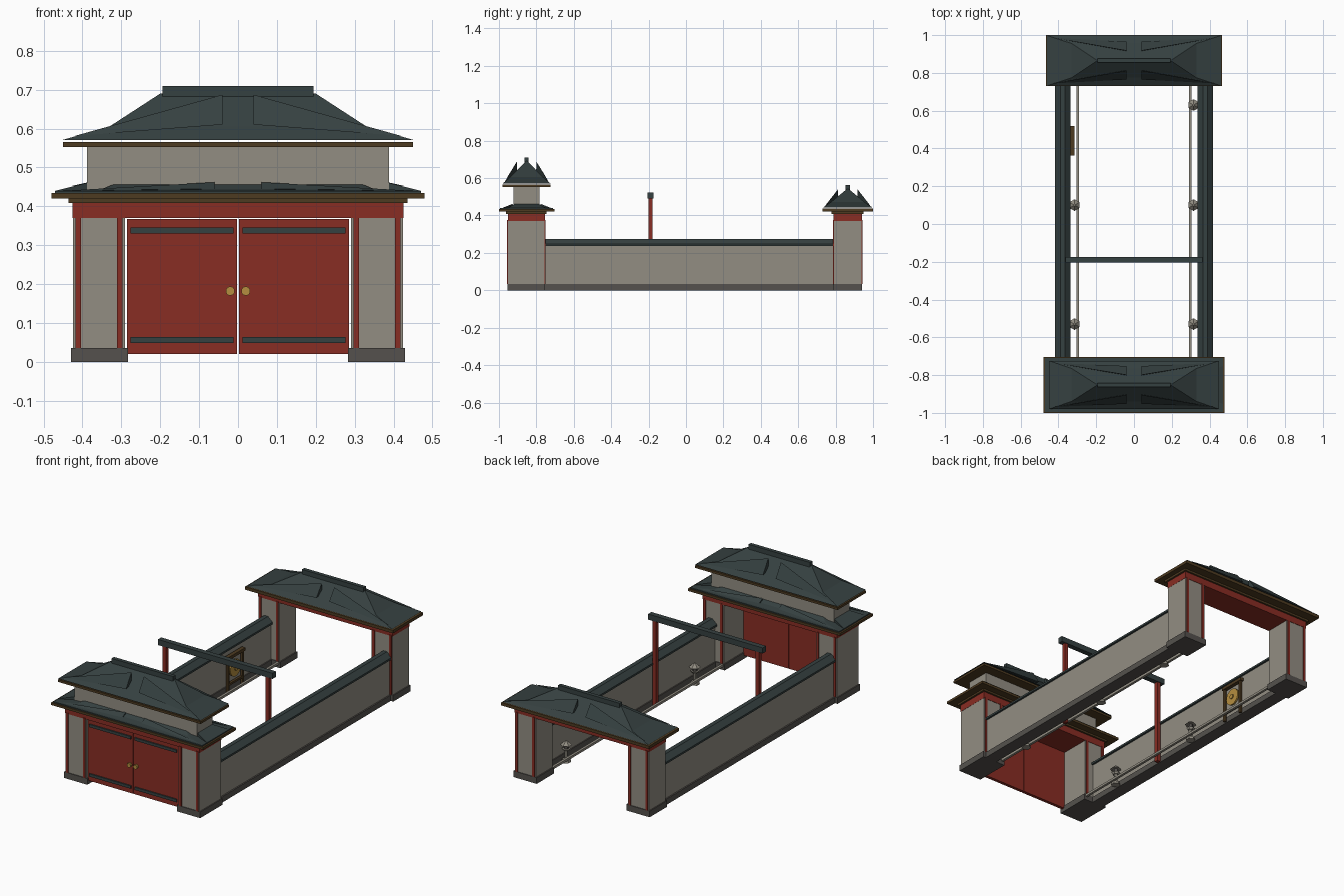
import bpy, bmesh
from math import pi
from mathutils import Matrix, Vector

cube = bpy.data.objects.get("Cube")
if cube:
    bpy.data.objects.remove(cube, do_unlink=True)


def material(name, rgb):
    m = bpy.data.materials.new(name)
    m.use_nodes = True
    m.diffuse_color = (*rgb, 1)
    m.node_tree.nodes["Principled BSDF"].inputs["Base Color"].default_value = (*rgb, 1)
    return m


TILE = material("slate tile", (0.036, 0.052, 0.052))
RED = material("red lacquer", (0.25, 0.026, 0.017))
STONE = material("pale stone", (0.29, 0.27, 0.225))
BASE = material("dark stone", (0.09, 0.083, 0.075))
WOOD = material("brown timber", (0.075, 0.043, 0.015))
GOLD = material("gold", (0.46, 0.27, 0.05))


def finish(bm, name, mat):
    bmesh.ops.recalc_face_normals(bm, faces=bm.faces)
    mesh = bpy.data.meshes.new(name)
    bm.to_mesh(mesh)
    bm.free()
    mesh.materials.append(mat)
    ob = bpy.data.objects.new(name, mesh)
    bpy.context.collection.objects.link(ob)
    return ob


def box(name, mat, x, y, z):
    """Box from (low, high) pairs."""
    bm = bmesh.new()
    spans = (x, y, z)
    size = [abs(b - a) for a, b in spans]
    mid = Vector([(a + b) / 2 for a, b in spans])
    bmesh.ops.create_cube(bm, size=1, matrix=Matrix.Translation(mid) @ Matrix.Diagonal((*size, 1)))
    return finish(bm, name, mat)


def pair(name, mat, x, y, z):
    for side, s in (("left", 1), ("right", -1)):
        box(f"{side}_{name}", mat, (s * x[0], s * x[1]), y, z)


def slab(name, mat, hx, cy, hy, z):
    box(name, mat, (-hx, hx), (cy - hy, cy + hy), z)


def hull(name, mat, points):
    bm = bmesh.new()
    for p in points:
        bm.verts.new(p)
    bmesh.ops.convex_hull(bm, input=bm.verts)
    return finish(bm, name, mat)


def cone(name, mat, center, r1, r2, depth, sides=6, axis="Z"):
    bm = bmesh.new()
    turn = {"Z": Matrix(), "X": Matrix.Rotation(pi / 2, 4, "Y"), "Y": Matrix.Rotation(pi / 2, 4, "X")}[axis]
    bmesh.ops.create_cone(bm, cap_ends=True, segments=sides, radius1=r1, radius2=r2,
                          depth=depth, matrix=Matrix.Translation(center) @ turn)
    return finish(bm, name, mat)


def stacked_rings(name, mat, cy, rings):
    """Closed solid through rectangles given as (half x, half y, z)."""
    bm = bmesh.new()
    loops = [[bm.verts.new((sx * hx, cy + sy * hy, z)) for sx, sy in ((-1, -1), (1, -1), (1, 1), (-1, 1))]
             for hx, hy, z in rings]
    for low, high in zip(loops, loops[1:]):
        for i in range(4):
            j = (i + 1) % 4
            bm.faces.new((low[i], low[j], high[j], high[i]))
    bm.faces.new(loops[0])
    bm.faces.new(loops[-1])
    return finish(bm, name, mat)


def hip_roof(name, cy, hx, hy, z, height):
    """Flared hip roof with ridge and four slanting hip boards."""
    top = z + height
    stacked_rings(name, TILE, cy, [(hx, hy, z), (0.33, hy * 0.68, z + height * 0.29), (0.2, 0.004, top)])
    slab(name + "_ridge", TILE, 0.194, cy, 0.011, (top - 0.01, top + 0.02))
    for sx in (-1, 1):
        for sy in (-1, 1):
            pts = [(hx - 0.03, hy - 0.012, z + 0.01), (0.04, 0.053, top - 0.003),
                   (0.04, 0.1, z + height * 0.33), (0.04, 0.05, z + height * 0.4)]
            hull(name + "_hip_board", TILE, [(sx * x, cy + sy * y, h) for x, y, h in pts])


def gate(name, y0, y1):
    """Two pillars with corner posts, lintel and timber course."""
    pair(name + "_plinth", BASE, (0.283, 0.43), (y0 - 0.004, y1 + 0.004), (0, 0.035))
    pair(name + "_pillar", STONE, (0.29, 0.424), (y0, y1), (0.035, 0.37))
    for x in (0.297, 0.404):
        for y in (y0, y1):
            pair(name + "_corner_post", RED, (x, x + 0.014), (y - 0.005, y + 0.005), (0.035, 0.375))
    box(name + "_lintel", RED, (-0.425, 0.425), (y0 - 0.002, y1 + 0.002), (0.37, 0.41))
    box(name + "_timber_course", WOOD, (-0.436, 0.436), (y0 - 0.012, y1 + 0.012), (0.409, 0.422))


# Front gatehouse
FY, BY = -0.852, 0.865
gate("front_gate", -0.951, -0.757)
slab("front_lower_eave", WOOD, 0.48, FY, 0.148, (0.42, 0.434))
slab("front_lower_eave_tiles", TILE, 0.47, FY, 0.142, (0.434, 0.44))
stacked_rings("front_lower_roof", TILE, FY, [(0.468, 0.14, 0.438), (0.35, 0.095, 0.445), (0.32, 0.071, 0.456)])
for sx in (-1, 1):
    flap = [(0.47, 0.1, 0.44), (0.385, 0.065, 0.461), (0.385, 0.065, 0.439)]
    hull("lower_roof_end", TILE, [(sx * x, FY + sy * y, z) for x, y, z in flap for sy in (-1, 1)])
    for sy in (-1, 1):
        board = [(0.45, 0.13, 0.44), (0.06, 0.075, 0.462), (0.06, 0.105, 0.445), (0.06, 0.07, 0.44)]
        hull("lower_roof_hip_board", TILE, [(sx * x, FY + sy * y, z) for x, y, z in board])
slab("upper_storey", STONE, 0.388, FY, 0.07, (0.434, 0.553))
slab("front_upper_eave", WOOD, 0.45, FY, 0.128, (0.552, 0.565))
hip_roof("front_upper_roof", FY, 0.45, 0.128, 0.571, 0.119)

# Double door
pair("door", RED, (0.002, 0.285), (-0.944, -0.926), (0.02, 0.368))
for z in (0.048, 0.33):
    pair("door_strap", TILE, (0.012, 0.276), (-0.951, -0.943), (z, z + 0.016))
for s in (-1, 1):
    cone("door_knob", GOLD, (s * 0.02, -0.95, 0.182), 0.012, 0.012, 0.016, 10, "Y")

# Back gate
gate("back_gate", 0.79, 0.938)
slab("back_eave", WOOD, 0.467, BY, 0.135, (0.421, 0.438))
hip_roof("back_roof", BY, 0.46, 0.133, 0.442, 0.1)

# Side walls with gabled coping, and low rails
WALL_Y = (-0.757, 0.79)
pair("wall", STONE, (0.346, 0.406), WALL_Y, (0.03, 0.245))
pair("wall_base", BASE, (0.34, 0.414), WALL_Y, (0, 0.033))
pair("rail", STONE, (0.29, 0.304), (-0.757, 0.79), (0.02, 0.033))
for s in (-1, 1):
    section = [(0.335, 0.236), (0.417, 0.236), (0.417, 0.247), (0.335, 0.247), (0.388, 0.273), (0.364, 0.273)]
    hull("wall_coping", TILE, [(s * x, y, z) for x, z in section for y in WALL_Y])

# Crossing frame
pair("frame_post", RED, (0.315, 0.337), (-0.201, -0.179), (0, 0.495))
box("frame_beam", TILE, (-0.362, 0.362), (-0.205, -0.175), (0.49, 0.522))

# Stone lanterns
for x, y in ((0.315, 0.63), (0.315, 0.1), (0.315, -0.53), (-0.315, 0.1), (-0.315, -0.53)):
    cone("lantern_foot", STONE, (x, y, 0.008), 0.026, 0.022, 0.016)
    cone("lantern_stem", STONE, (x, y, 0.04), 0.01, 0.01, 0.06)
    cone("lantern_tray", STONE, (x, y, 0.07), 0.016, 0.024, 0.012)
    cone("lantern_light", BASE, (x, y, 0.086), 0.014, 0.014, 0.024)
    cone("lantern_cap", STONE, (x, y, 0.108), 0.031, 0.006, 0.022)

# Gong on its stand
GONG_X = (-0.334, -0.32)
for y in (0.375, 0.505):
    box("gong_stand_post", WOOD, GONG_X, (y - 0.007, y + 0.007), (0, 0.205))
box("gong_stand_beam", WOOD, (-0.338, -0.316), (0.362, 0.518), (0.195, 0.212))
box("gong_stand_rung", WOOD, GONG_X, (0.375, 0.505), (0.045, 0.057))
cone("gong", GOLD, (-0.327, 0.44, 0.125), 0.048, 0.048, 0.01, 20, "X")
cone("gong_boss", GOLD, (-0.32, 0.44, 0.125), 0.014, 0.014, 0.008, 12, "X")
